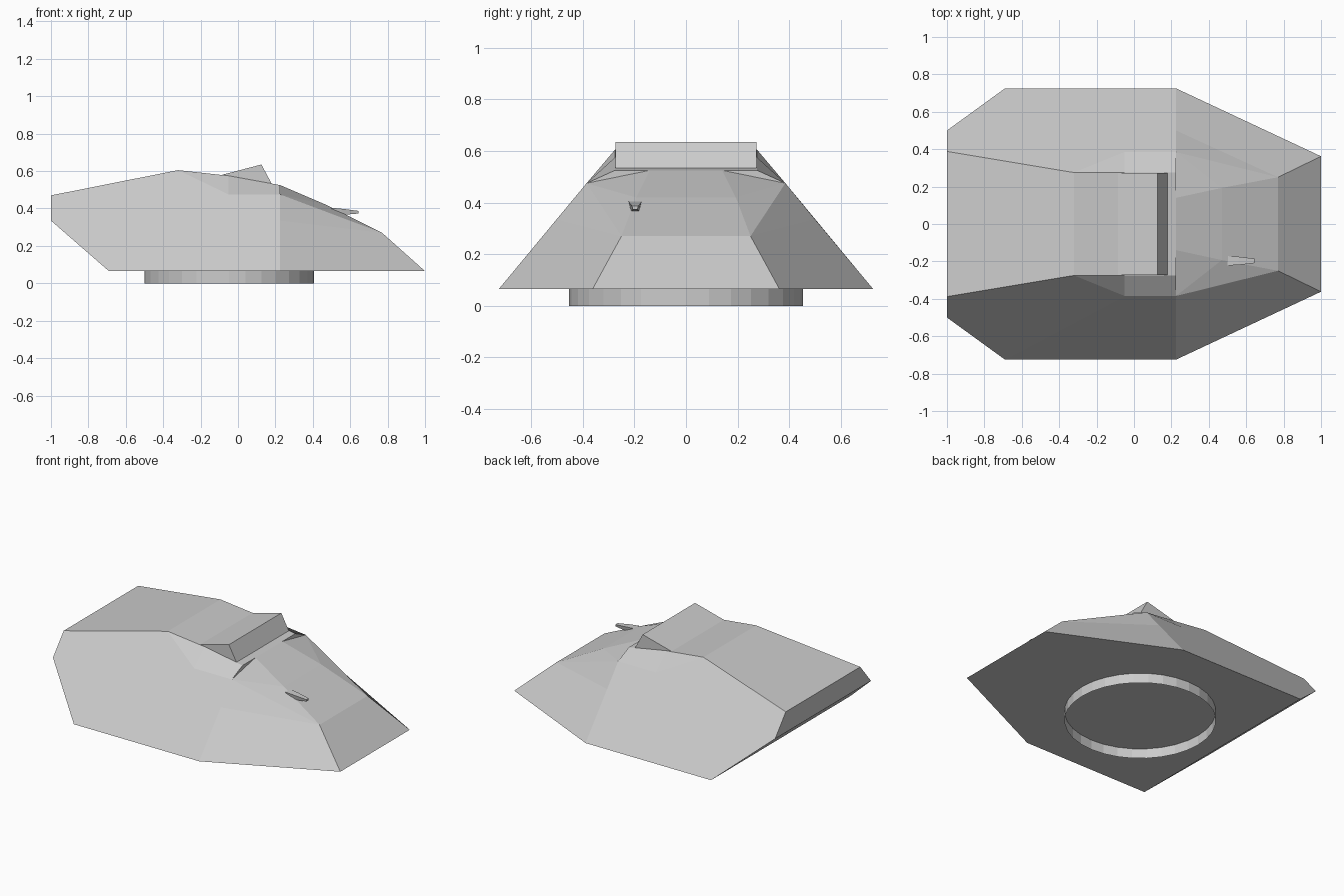
import bpy, bmesh, math

if "Cube" in bpy.data.objects:
    bpy.data.objects.remove(bpy.data.objects["Cube"])


def make_object(name, bm):
    bmesh.ops.recalc_face_normals(bm, faces=bm.faces)
    mesh = bpy.data.meshes.new(name)
    bm.to_mesh(mesh)
    bm.free()
    obj = bpy.data.objects.new(name, mesh)
    bpy.context.collection.objects.link(obj)
    return obj


# Shell: corner points for one side, (x, half width, z)
P = {
    "rear_top": (-1, .388, .47), "rear_low": (-1, .5, .335),
    "base_rear": (-.69, .725, .065), "base_mid": (.225, .725, .065),
    "base_front": (1, .362, .065), "nose": (.77, .25, .27),
    "roof_peak": (-.32, .275, .605), "roof_mid": (-.05, .275, .575),
    "roof_front": (.225, .275, .525), "brow": (.225, .14, .525),
    "cheek": (.47, .193, .42), "shoulder": (.225, .385, .475),
    "shoulder_back": (-.05, .385, .475), "side_mid": (.225, .5, .335),
}
bm = bmesh.new()
V = {s: {k: bm.verts.new((x, y * s, z)) for k, (x, y, z) in P.items()} for s in (1, -1)}

# Faces repeated on both sides
side_faces = [
    "rear_top rear_low base_rear shoulder_back roof_peak",
    "base_rear base_mid side_mid shoulder shoulder_back",
    "roof_peak shoulder_back roof_mid",
    "roof_mid shoulder_back shoulder roof_front",
    "roof_front shoulder brow",
    "brow shoulder cheek",
    "shoulder side_mid nose",
    "shoulder nose cheek",
    "side_mid base_mid base_front nose",
]
for s in (1, -1):
    for f in side_faces:
        bm.faces.new([V[s][k] for k in f.split()])

# Strips that bridge left and right: roof, glacis, nose, tail
strips = ["base_rear rear_low rear_top roof_peak roof_mid",
          "brow cheek nose base_front"]
for strip in strips:
    keys = strip.split()
    for a, b in zip(keys, keys[1:]):
        bm.faces.new([V[1][a], V[1][b], V[-1][b], V[-1][a]])
bm.faces.new([V[1]["roof_mid"], V[1]["roof_front"], V[1]["brow"],
              V[-1]["brow"], V[-1]["roof_front"], V[-1]["roof_mid"]])
# Flat floor
floor = ["base_rear", "base_mid", "base_front"]
bm.faces.new([V[1][k] for k in floor] + [V[-1][k] for k in reversed(floor)])
make_object("turret_shell", bm)

# Raised wedge on the roof
bm = bmesh.new()
profile = [(-.085, .58), (.125, .635), (.18, .533)]
left, right = ([bm.verts.new((x, y, z)) for x, z in profile] for y in (.273, -.273))
bm.faces.new(left)
bm.faces.new(right)
for i in range(3):
    j = (i + 1) % 3
    bm.faces.new([left[i], left[j], right[j], right[i]])
make_object("roof_wedge", bm)

# Open mounting ring underneath
bm = bmesh.new()
bmesh.ops.create_cone(bm, cap_ends=False, segments=32, radius1=.453, radius2=.453, depth=.066)
bmesh.ops.translate(bm, verts=bm.verts, vec=(-.048, 0, .033))
make_object("mounting_ring", bm)

# Small tapered stub on the front slope: (x, top half width, bottom half width, bottom, top)
bm = bmesh.new()
rings = []
for x, wt, wb, z0, z1 in [(.50, .025, .018, .363, .404), (.56, .022, .015, .366, .398),
                          (.645, .012, .009, .373, .387)]:
    rings.append([bm.verts.new(c) for c in ((x, -.197 - wt, z1), (x, -.197 + wt, z1),
                                            (x, -.197 + wb, z0), (x, -.197 - wb, z0))])
for a, b in zip(rings, rings[1:]):
    for i in range(4):
        j = (i + 1) % 4
        bm.faces.new([a[i], a[j], b[j], b[i]])
bm.faces.new(rings[0])
bm.faces.new(rings[-1])
make_object("front_stub", bm)
